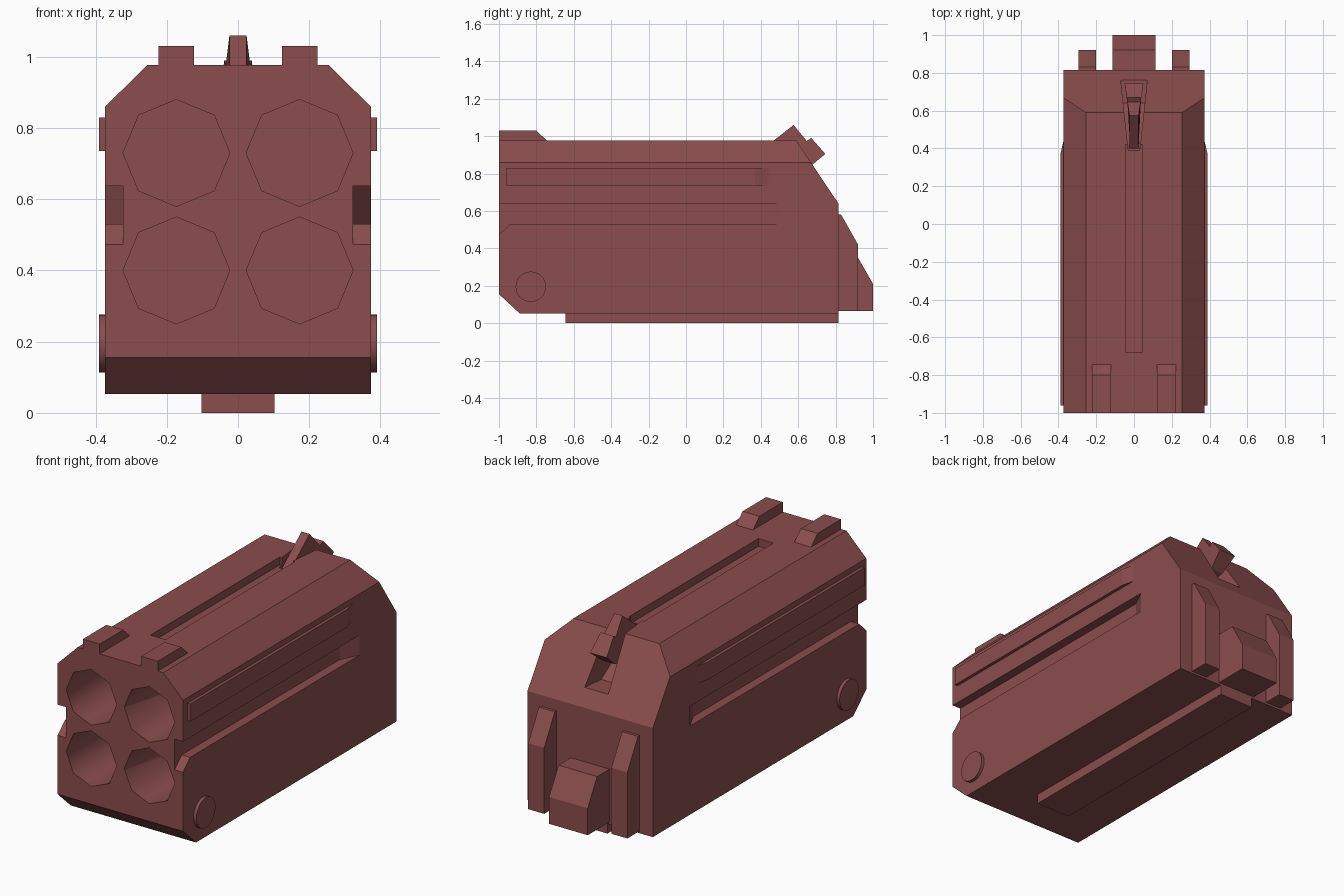
import bpy, bmesh, math
from mathutils import Vector

if "Cube" in bpy.data.objects:
    bpy.data.objects.remove(bpy.data.objects["Cube"])

mat = bpy.data.materials.new("dull_red")
mat.diffuse_color = (0.26, 0.075, 0.075, 1)
mat.use_nodes = True
mat.node_tree.nodes["Principled BSDF"].inputs["Base Color"].default_value = mat.diffuse_color


def place(axis, p, t):
    """Put a 2D profile point at distance t along the axis."""
    return {'x': (t, p[0], p[1]), 'y': (p[0], t, p[1]), 'z': (p[0], p[1], t)}[axis]


def prism(name, axis, pts, a, b, smooth=False, width=None):
    """Extrude a profile from a to b; width(y) optionally gives a half width along x."""
    bm = bmesh.new()
    rings = []
    for t, s in ((a, -1), (b, 1)):
        rings.append([bm.verts.new(place(axis, p, s * width(p[0]) if width else t)) for p in pts])
    bm.faces.new(rings[0])
    bm.faces.new(rings[1][::-1])
    n = len(pts)
    for i in range(n):
        j = (i + 1) % n
        f = bm.faces.new((rings[0][i], rings[0][j], rings[1][j], rings[1][i]))
        f.smooth = smooth
    bmesh.ops.recalc_face_normals(bm, faces=bm.faces)
    me = bpy.data.meshes.new(name)
    bm.to_mesh(me)
    bm.free()
    me.materials.append(mat)
    ob = bpy.data.objects.new(name, me)
    bpy.context.collection.objects.link(ob)
    return ob


def box(name, x, y, z):
    return prism(name, 'z', [(x[0], y[0]), (x[1], y[0]), (x[1], y[1]), (x[0], y[1])], *z)


def ngon(cx, cy, r, n):
    return [(cx + r * math.cos(2 * math.pi * i / n), cy + r * math.sin(2 * math.pi * i / n))
            for i in range(n)]


def slice_off(ob, co, no):
    """Cut away the side the normal points to and cap the cut."""
    bm = bmesh.new()
    bm.from_mesh(ob.data)
    r = bmesh.ops.bisect_plane(bm, geom=bm.verts[:] + bm.edges[:] + bm.faces[:],
                               plane_co=co, plane_no=no, clear_outer=True)
    edges = [e for e in r['geom_cut'] if isinstance(e, bmesh.types.BMEdge)]
    bmesh.ops.contextual_create(bm, geom=edges)
    bmesh.ops.recalc_face_normals(bm, faces=bm.faces)
    bm.to_mesh(ob.data)
    bm.free()


# Main housing: chamfered cross-section, sloped at the rear top and front bottom
body = prism("housing", 'y', [(-0.373, 0.053), (0.373, 0.053), (0.373, 0.86), (0.255, 0.977),
                              (-0.255, 0.977), (-0.373, 0.86)], -1, 0.815)
slice_off(body, (0, 0.815, 0.64), Vector((0, 0.337, 0.225)).normalized())
slice_off(body, (0, -0.89, 0.053), Vector((0, -0.102, -0.11)).normalized())

# Cutters: four tubes, top slot, rear recess, side grooves with flared mouths
cutters = []
for x in (-0.173, 0.173):
    for z in (0.40, 0.73):
        cutters.append(prism("tube_cutter", 'y', ngon(x, z, 0.15, 8), -1.1, -0.2, smooth=True))
cutters.append(box("slot_cutter", (-0.045, 0.045), (-0.68, 0.42), (0.935, 1.1)))
cutters.append(prism("recess_cutter", 'x',
                     [(0.39, 1.1), (0.39, 0.93), (0.64, 0.72), (0.76, 0.72), (0.9, 0.72), (0.9, 1.1)],
                     0, 0, width=lambda y: 0.03 + (y - 0.39) * 0.108))
for s in (-1, 1):
    cutters.append(prism("groove_cutter", 'z',
                         [(s * 0.323, -1.1), (s * 0.323, 0.4), (s * 0.373, 0.5),
                          (s * 0.45, 0.654), (s * 0.45, -1.1)], 0.53, 0.637))
    cutters.append(prism("mouth_cutter", 'x', [(-1.05, 0.425), (-0.92, 0.549), (-1.05, 0.58)],
                         s * 0.323, s * 0.45))
for c in cutters:
    c.hide_render = True
    m = body.modifiers.new("cut", 'BOOLEAN')
    m.operation = 'DIFFERENCE'
    m.solver = 'EXACT'
    m.object = c
bpy.context.view_layer.update()
dg = bpy.context.evaluated_depsgraph_get()
body.data = bpy.data.meshes.new_from_object(body.evaluated_get(dg))
body.modifiers.clear()
for c in cutters:
    bpy.data.objects.remove(c)

# Rear sight lever, widening toward the back
prism("sight_lever", 'x', [(0.40, 0.92), (0.47, 0.977), (0.575, 1.06), (0.645, 0.975), (0.67, 0.99),
                           (0.745, 0.905), (0.66, 0.835), (0.56, 0.80)], 0, 0,
      width=lambda y: 0.024 if y < 0.58 else 0.025 + (y - 0.58) * 0.15)

# Underside rail and rear centre block
box("bottom_rail", (-0.103, 0.103), (-0.645, 0.815), (0, 0.06))
prism("rear_block", 'x', [(0.80, 0.065), (1.0, 0.065), (1.0, 0.21), (0.92, 0.35), (0.80, 0.35)],
      -0.115, 0.115)

# Parts repeated on both sides
for s, side in ((-1, "left"), (1, "right")):
    prism(side + "_rear_rib", 'x', [(0.80, 0.065), (0.92, 0.065), (0.92, 0.42), (0.83, 0.58),
                                    (0.80, 0.58)], s * 0.2, s * 0.295)
    prism(side + "_top_lug", 'x', [(-1, 0.96), (-1, 1.03), (-0.8, 1.03), (-0.745, 0.977),
                                   (-0.745, 0.96)], s * 0.123, s * 0.223)
    prism(side + "_side_rail", 'z', [(s * 0.36, -0.96), (s * 0.39, -0.96), (s * 0.39, 0.37),
                                     (s * 0.373, 0.44), (s * 0.36, 0.44)], 0.735, 0.83)
    prism(side + "_pivot_disc", 'x', ngon(-0.83, 0.195, 0.081, 32), s * 0.36, s * 0.39, smooth=True)
